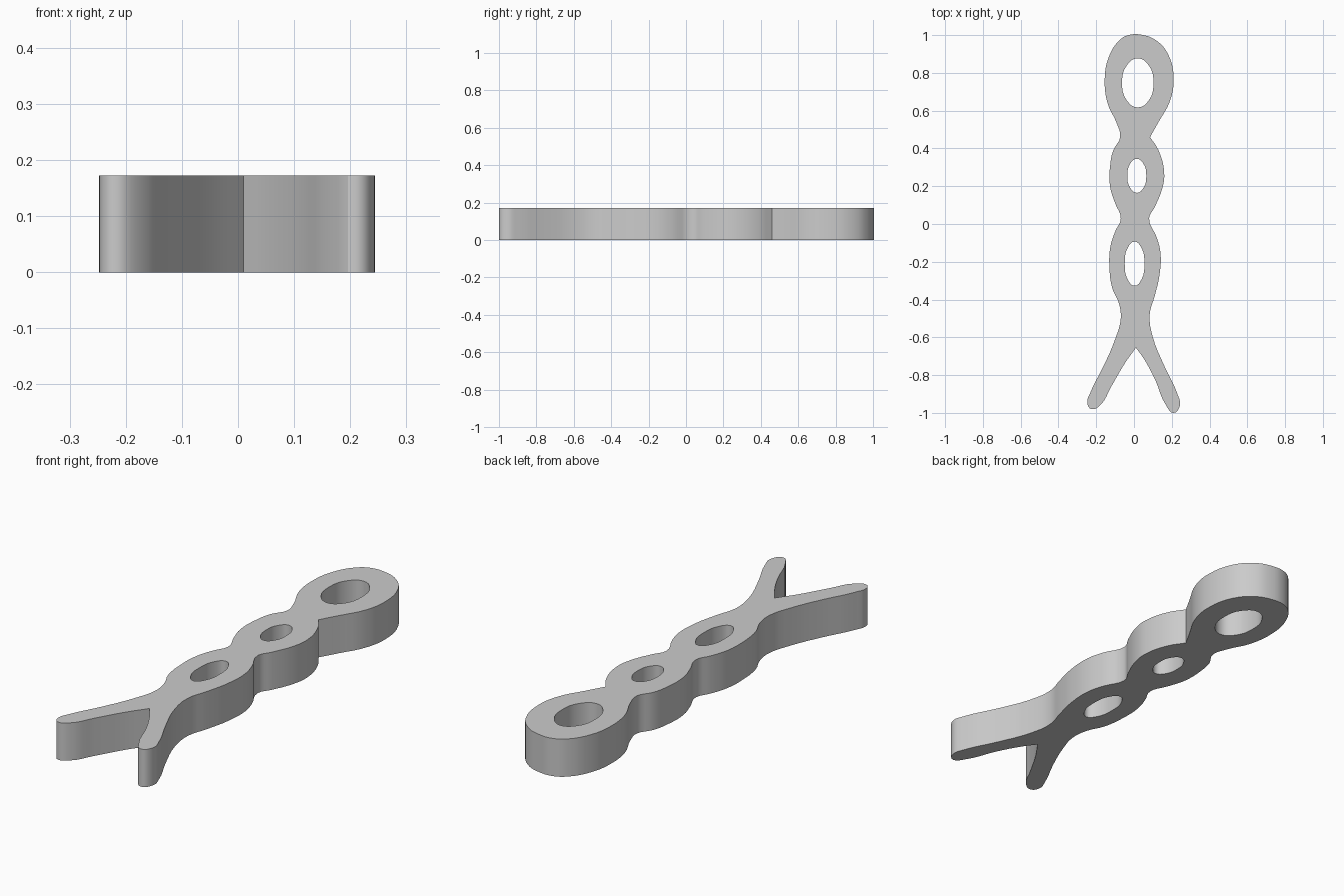
import bpy
import bmesh
import math

HEIGHT = 0.172

default_cube = bpy.data.objects.get("Cube")
if default_cube:
    bpy.data.objects.remove(default_cube, do_unlink=True)

# Single plain grey material
grey = bpy.data.materials.new("plain grey")
grey.use_nodes = True
grey.diffuse_color = (0.6, 0.6, 0.6, 1)
grey.node_tree.nodes["Principled BSDF"].inputs["Base Color"].default_value = (0.6, 0.6, 0.6, 1)

# Outline sections, running clockwise from the rounded head
left_side = [(.05, 1), (.12, .97), (.18, .9), (.21, .77), (.19, .65), (.13, .54), (.085, .46),
             (.13, .39), (.16, .27), (.15, .19), (.11, .09), (.08, .03),
             (.12, -.07), (.14, -.15), (.135, -.27), (.11, -.38), (.083, -.48), (.1, -.6)]
left_leg = [(.16, -.75), (.23, -.9), (.243, -.96), (.21, -1), (.17, -.96), (.11, -.82), (.05, -.71)]
crotch = [(.01, -.655)]
right_leg = [(-.05, -.74), (-.12, -.86), (-.18, -.96), (-.225, -.98), (-.247, -.95), (-.23, -.89), (-.16, -.75)]
right_side = [(-.1, -.61), (-.07, -.5), (-.08, -.42), (-.115, -.34), (-.13, -.23), (-.125, -.12),
              (-.1, -.04), (-.07, .03), (-.1, .11), (-.127, .2), (-.125, .32), (-.11, .39),
              (-.073, .46), (-.09, .53), (-.14, .64), (-.155, .77), (-.135, .88), (-.08, .97), (-.03, 1)]
corners = crotch + [left_side[6]]

# Oval openings: centre x, centre y, half width, half length
openings = [(.02, .747, .083, .13), (.015, .255, .05, .09), (.003, -.21, .052, .117)]


def add_loop(curve, points, sharp=()):
    """Add one closed smooth loop, with straight handles at sharp points."""
    spline = curve.splines.new("BEZIER")
    spline.bezier_points.add(len(points) - 1)
    spline.use_cyclic_u = True
    spline.resolution_u = 4
    for knot, point in zip(spline.bezier_points, points):
        knot.co = (*point, 0)
        handle = "VECTOR" if point in sharp else "AUTO"
        knot.handle_left_type = knot.handle_right_type = handle


def oval(cx, cy, rx, ry, count=8):
    angles = [math.tau * i / count for i in range(count)]
    return [(cx + rx * math.cos(a), cy + ry * math.sin(a)) for a in angles]


# Filled, extruded profile with the openings cut through
profile = bpy.data.curves.new("body_profile", "CURVE")
profile.dimensions = "2D"
profile.fill_mode = "BOTH"
profile.extrude = HEIGHT / 2
add_loop(profile, left_side + left_leg + crotch + right_leg + right_side, corners)
for opening in openings:
    add_loop(profile, oval(*opening))

helper = bpy.data.objects.new("body_profile", profile)
bpy.context.collection.objects.link(helper)
bpy.context.view_layer.update()
graph = bpy.context.evaluated_depsgraph_get()
mesh = bpy.data.meshes.new_from_object(helper.evaluated_get(graph))
bpy.data.objects.remove(helper, do_unlink=True)

# Weld caps to walls and rest the body on the ground
bm = bmesh.new()
bm.from_mesh(mesh)
bmesh.ops.remove_doubles(bm, verts=bm.verts, dist=0.0001)
bmesh.ops.recalc_face_normals(bm, faces=bm.faces)
bmesh.ops.translate(bm, verts=bm.verts, vec=(0, 0, HEIGHT / 2))
bm.to_mesh(mesh)
bm.free()

body = bpy.data.objects.new("linked_oval_body", mesh)
bpy.context.collection.objects.link(body)
mesh.materials.clear()
mesh.materials.append(grey)

bpy.ops.object.select_all(action="DESELECT")
body.select_set(True)
bpy.context.view_layer.objects.active = body
bpy.ops.object.shade_smooth_by_angle(angle=math.radians(30))
